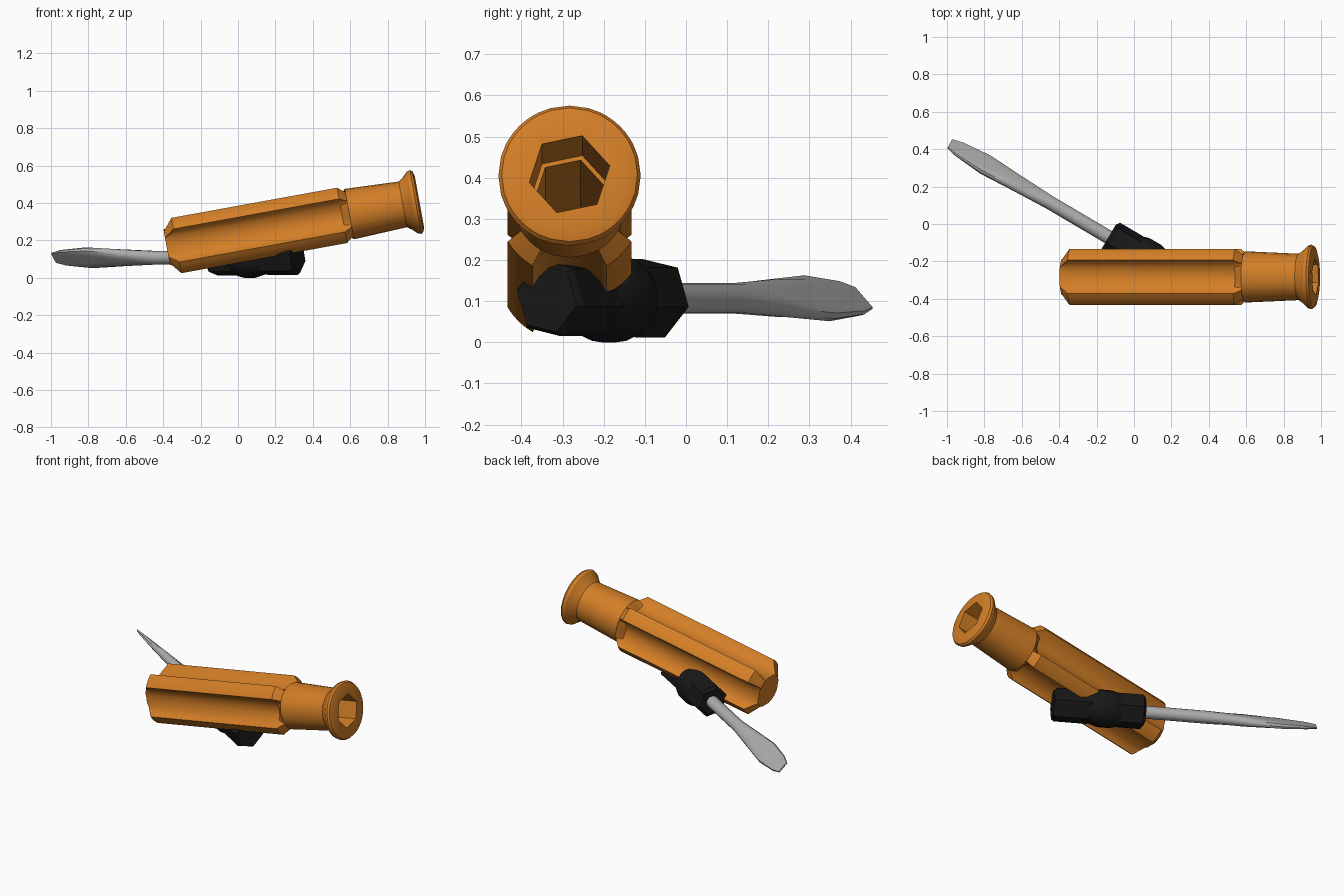
import bpy
import bmesh
from math import cos, sin, pi, radians
from mathutils import Vector

cube = bpy.data.objects.get("Cube")
if cube:
    bpy.data.objects.remove(cube, do_unlink=True)


def material(name, r, g, b, rough):
    mat = bpy.data.materials.new(name)
    mat.use_nodes = True
    mat.diffuse_color = (r, g, b, 1)
    bsdf = mat.node_tree.nodes["Principled BSDF"]
    bsdf.inputs["Base Color"].default_value = (r, g, b, 1)
    bsdf.inputs["Roughness"].default_value = rough
    return mat


ORANGE = material("orange plastic", 0.65, 0.21, 0.02, 0.5)
BLACK = material("black rubber", 0.009, 0.009, 0.009, 0.6)
STEEL = material("grey steel", 0.42, 0.42, 0.42, 0.4)


class Frame:
    """Long axis with a sideways and an upward direction."""

    def __init__(self, origin, axis, side):
        self.origin = Vector(origin)
        self.axis = Vector(axis).normalized()
        self.side = Vector(side).normalized()
        self.up = self.axis.cross(self.side)

    def ring(self, s, points):
        base = self.origin + self.axis * s
        return [base + self.side * a + self.up * b for a, b in points]


def loft(name, rings, mat, smooth=True):
    """Skin a row of equal-length rings and cap both ends."""
    bm = bmesh.new()
    loops = [[bm.verts.new(p) for p in ring] for ring in rings]
    n = len(loops[0])
    for lower, upper in zip(loops, loops[1:]):
        for i in range(n):
            j = (i + 1) % n
            bm.faces.new((lower[i], lower[j], upper[j], upper[i]))
    bm.faces.new(loops[0])
    bm.faces.new(loops[-1])
    bmesh.ops.recalc_face_normals(bm, faces=bm.faces)
    mesh = bpy.data.meshes.new(name)
    bm.to_mesh(mesh)
    bm.free()
    mesh.materials.append(mat)
    obj = bpy.data.objects.new(name, mesh)
    bpy.context.collection.objects.link(obj)
    if smooth:
        smooth_shade(obj)
    return obj


def activate(obj):
    bpy.ops.object.select_all(action='DESELECT')
    obj.select_set(True)
    bpy.context.view_layer.objects.active = obj


def smooth_shade(obj):
    activate(obj)
    bpy.ops.object.shade_smooth_by_angle(angle=radians(28))


def polygon(radius, sides, turn=0):
    turn = radians(turn)
    return [(radius * cos(turn + 2 * pi * i / sides),
             radius * sin(turn + 2 * pi * i / sides)) for i in range(sides)]


# Fluted handle section: four scooped grooves between four narrow lobes
def fluted_section(lobe=0.175, centre=0.194, scoop=0.1):
    section = []
    for quarter in range(4):
        turn = quarter * pi / 2
        for i in range(-4, 5):
            t = radians(64) * i / 4
            v = Vector((centre - scoop * cos(t), scoop * sin(t), 0))
            section.append((v.length, turn + v.angle(Vector((1, 0, 0))) * (1 if i > 0 else -1)))
        for a in (38, 45, 52):
            section.append((lobe, turn + radians(a)))
    return section


SECTION = fluted_section()


def handle_ring(frame, s, radius=None, limit=1.0):
    return frame.ring(s, [((radius or min(r, limit)) * cos(a),
                           (radius or min(r, limit)) * sin(a)) for r, a in SECTION])


tilt = radians(10.3)
handle_frame = Frame((0.95, -0.283, 0.405), (cos(tilt), 0, sin(tilt)), (0, 1, 0))
rings = [handle_ring(handle_frame, -1.353, limit=0.1),
         handle_ring(handle_frame, -1.3),
         handle_ring(handle_frame, -0.4)]
# Tapered neck, then the flared rim
for s, r in ((-0.36, 0.137), (-0.07, 0.124), (-0.045, 0.142), (-0.018, 0.168),
             (0.0, 0.173), (0.012, 0.165), (0.02, 0.14)):
    rings.append(handle_ring(handle_frame, s, radius=r))
handle = loft("fluted_handle", rings, ORANGE, smooth=False)

# Stepped hexagonal socket in the rim end
socket = loft("socket_cutter",
              [handle_frame.ring(s, polygon(r, 6, 12))
               for s, r in ((-1.1, 0.088), (-0.25, 0.088), (-0.25, 0.1), (0.1, 0.1))],
              ORANGE, smooth=False)
cut = handle.modifiers.new("socket", 'BOOLEAN')
cut.operation = 'DIFFERENCE'
cut.solver = 'EXACT'
cut.object = socket
activate(handle)
bpy.ops.object.modifier_apply(modifier=cut.name)
bpy.data.objects.remove(socket, do_unlink=True)
smooth_shade(handle)

# Small driver lying flat under the handle, measured from the blade tip
driver = Frame((-0.985, 0.43, 0.107), (0.862, -0.508, 0), (0.508, 0.862, 0))


def hex_grip(name, stations):
    loft(name, [driver.ring(s, polygon(r, 6, -12)) for s, r in stations], BLACK, smooth=False)


hex_grip("front_grip", ((0.985, 0.08), (1.0, 0.1), (1.14, 0.1), (1.17, 0.085)))
hex_grip("rear_grip", ((1.28, 0.088), (1.31, 0.096), (1.495, 0.097), (1.512, 0.086)))
loft("grip_collar",
     [driver.ring(s, polygon(r, 24)) for s, r in
      ((1.12, 0.085), (1.15, 0.099), (1.18, 0.107), (1.25, 0.107), (1.28, 0.098), (1.32, 0.085))],
     BLACK)


# Round shaft that flattens into a blade rolled 45 degrees
def blade_ring(s, half_width, half_thick):
    points = []
    roll = radians(-45)
    for i in range(16):
        a = 2 * pi * i / 16
        w = half_width * cos(a)
        t = max(-half_thick, min(half_thick, 0.037 * sin(a)))
        points.append((w * cos(roll) - t * sin(roll), w * sin(roll) + t * cos(roll)))
    return driver.ring(s, points)


loft("shaft_and_blade",
     [blade_ring(s, w, t) for s, w, t in
      ((0, 0.037, 0.004), (0.06, 0.055, 0.008), (0.22, 0.07, 0.017), (0.42, 0.054, 0.027),
       (0.62, 0.037, 0.037), (1.02, 0.037, 0.037))],
     STEEL)
